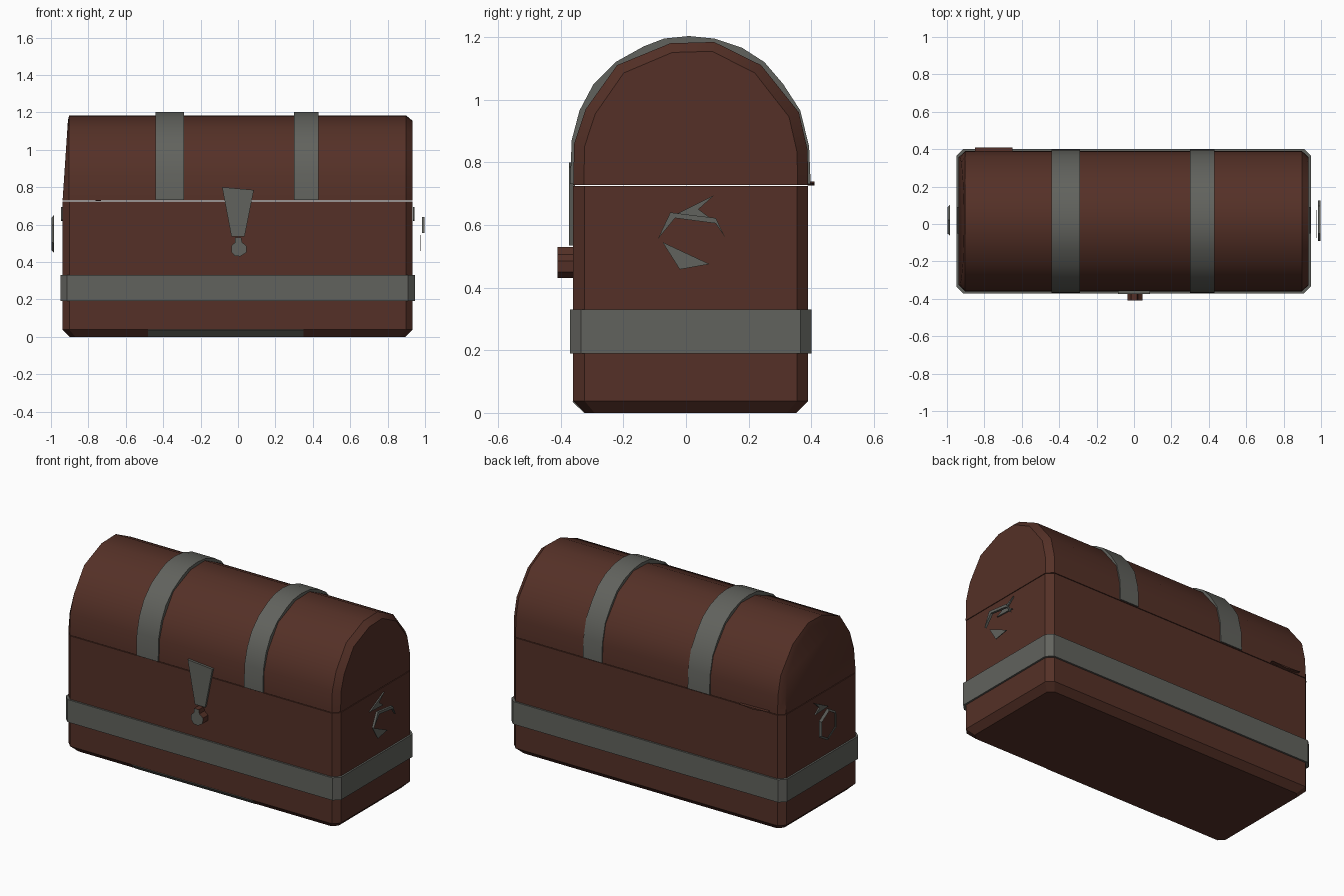
import bpy, bmesh, math
from mathutils import Vector

if "Cube" in bpy.data.objects:
    bpy.data.objects.remove(bpy.data.objects["Cube"])


def material(name, rgb):
    m = bpy.data.materials.new(name)
    m.diffuse_color = (*rgb, 1)
    m.use_nodes = True
    m.node_tree.nodes["Principled BSDF"].inputs["Base Color"].default_value = m.diffuse_color
    return m


WOOD = material("brown wood", (0.090, 0.030, 0.020))
METAL = material("grey metal", (0.120, 0.123, 0.110))


def loft(name, rings, mat, smooth=False):
    """Closed solid through a list of matching point rings."""
    bm = bmesh.new()
    rows = [[bm.verts.new(p) for p in r] for r in rings]
    n = len(rows[0])
    for a, b in zip(rows, rows[1:]):
        for i in range(n):
            j = (i + 1) % n
            bm.faces.new((a[i], a[j], b[j], b[i]))
    bm.faces.new(rows[0])
    bm.faces.new(rows[-1])
    bmesh.ops.recalc_face_normals(bm, faces=bm.faces)
    me = bpy.data.meshes.new(name)
    bm.to_mesh(me)
    bm.free()
    me.materials.append(mat)
    ob = bpy.data.objects.new(name, me)
    bpy.context.collection.objects.link(ob)
    if smooth:
        bpy.ops.object.select_all(action='DESELECT')
        ob.select_set(True)
        bpy.context.view_layer.objects.active = ob
        bpy.ops.object.shade_smooth_by_angle(angle=math.radians(35))
    return ob


def octagon(grow, c, z, x0=-0.938, x1=0.934, y0=-0.36, y1=0.39):
    """Chamfered rectangle at height z."""
    x0, x1, y0, y1 = x0 - grow, x1 + grow, y0 - grow, y1 + grow
    return [(x0 + c, y0, z), (x1 - c, y0, z), (x1, y0 + c, z), (x1, y1 - c, z),
            (x1 - c, y1, z), (x0 + c, y1, z), (x0, y1 - c, z), (x0, y0 + c, z)]


def slab_x(name, yz, x0, x1, mat, smooth=False):
    return loft(name, [[(x, y, z) for y, z in yz] for x in (x0, x1)], mat, smooth)


def slab_y(name, xz, y0, y1, mat):
    return loft(name, [[(x, y, z) for x, z in xz] for y in (y0, y1)], mat)


# Chest body with chamfered corners and foot edge
loft("chest_body", [octagon(-0.038, 0.03, 0), octagon(0, 0.036, 0.038),
                    octagon(0, 0.036, 0.724)], WOOD)

# Metal band around the body
loft("body_band", [octagon(0.011, 0.036, 0.19), octagon(0.011, 0.036, 0.33)], METAL)

# Domed lid with bevelled ends; left end leans inward
dome = [(-0.36, 0.728), (-0.357, 0.86), (-0.32, 0.97), (-0.22, 1.11), (-0.05, 1.18),
        (0.09, 1.184), (0.24, 1.11), (0.36, 0.96), (0.388, 0.84), (0.39, 0.728)]
inner = [(0.015 + (y - 0.015) * 0.91, 0.728 + (z - 0.728) * 0.935) for y, z in dome]
loft("domed_lid", [
    [(-0.938 + 0.03 * (z - 0.728) / 0.45, y, z) for y, z in inner],
    [(-0.903, y, z) for y, z in dome],
    [(0.898, y, z) for y, z in dome],
    [(0.934, y, z) for y, z in inner]], WOOD, True)

# Metal straps over the lid
arch = [(-0.37, 0.73), (-0.365, 0.87), (-0.34, 0.965), (-0.295, 1.05), (-0.225, 1.12),
        (-0.135, 1.17), (-0.07, 1.195), (0.01, 1.203), (0.09, 1.195), (0.18, 1.165),
        (0.25, 1.12), (0.31, 1.05), (0.365, 0.965), (0.393, 0.85), (0.398, 0.73)]
for name, x0, x1 in (("left_strap", -0.44, -0.29), ("right_strap", 0.30, 0.43)):
    slab_x(name, arch, x0, x1, METAL, True)

# Latch plate
slab_y("latch_plate", [(-0.085, 0.80), (0.085, 0.785), (0.035, 0.535), (-0.035, 0.535)],
       -0.373, -0.355, METAL)

# Lock knob: wooden sides, metal front
knob = [(-0.015, 0.53), (0.017, 0.53), (0.022, 0.505), (0.046, 0.485), (0.044, 0.45),
        (0.012, 0.43), (-0.018, 0.433), (-0.036, 0.455), (-0.034, 0.487), (-0.015, 0.505)]
lock = slab_y("lock_knob", knob, -0.41, -0.355, WOOD)
lock.data.materials.append(METAL)
for f in lock.data.polygons:
    if f.normal.y < -0.9:
        f.material_index = 1


# Left ring handle: thin hexagon ring
def ring(x, r):
    return [(x, 0.02 + 0.95 * r * math.cos(k * math.pi / 3 + 0.52),
             0.55 + r * math.sin(k * math.pi / 3 + 0.52)) for k in range(6)]


loft("left_handle", [ring(-0.998, 0.085), ring(-0.985, 0.10), ring(-0.985, 0.085)], METAL)
bm = bmesh.new()
me = bpy.data.objects["left_handle"].data
bm.from_mesh(me)
bmesh.ops.delete(bm, geom=[f for f in bm.faces if len(f.verts) == 6], context='FACES_ONLY')
bm.to_mesh(me)
bm.free()

# Right handle: upper arc and lower shard
slab_x("right_handle_arc", [(-0.09, 0.555), (-0.05, 0.64), (0.095, 0.622), (0.125, 0.56),
                            (0.095, 0.605), (-0.035, 0.622)], 0.983, 0.998, METAL)
slab_x("right_handle_shard", [(-0.075, 0.545), (0.075, 0.475), (-0.02, 0.458)],
       0.972, 0.976, METAL)

# Handle mounts on both ends
for name, x in (("left_mount", -0.943), ("right_mount", 0.939)):
    slab_x(name, [(-0.05, 0.625), (0.0, 0.65), (0.09, 0.695), (0.04, 0.65), (0.08, 0.62)],
           x - 0.004, x + 0.004, METAL)

# Hinge sliver at the back and metal plate on the front foot edge
slab_y("hinge_sliver", [(-0.85, 0.738), (-0.65, 0.734), (-0.75, 0.726)], 0.388, 0.41, WOOD)
loft("foot_plate", [[(x, -0.322, 0.0), (x, -0.36, 0.038), (x, -0.363, 0.036),
                     (x, -0.325, 0.0)] for x in (-0.48, 0.35)], METAL)
